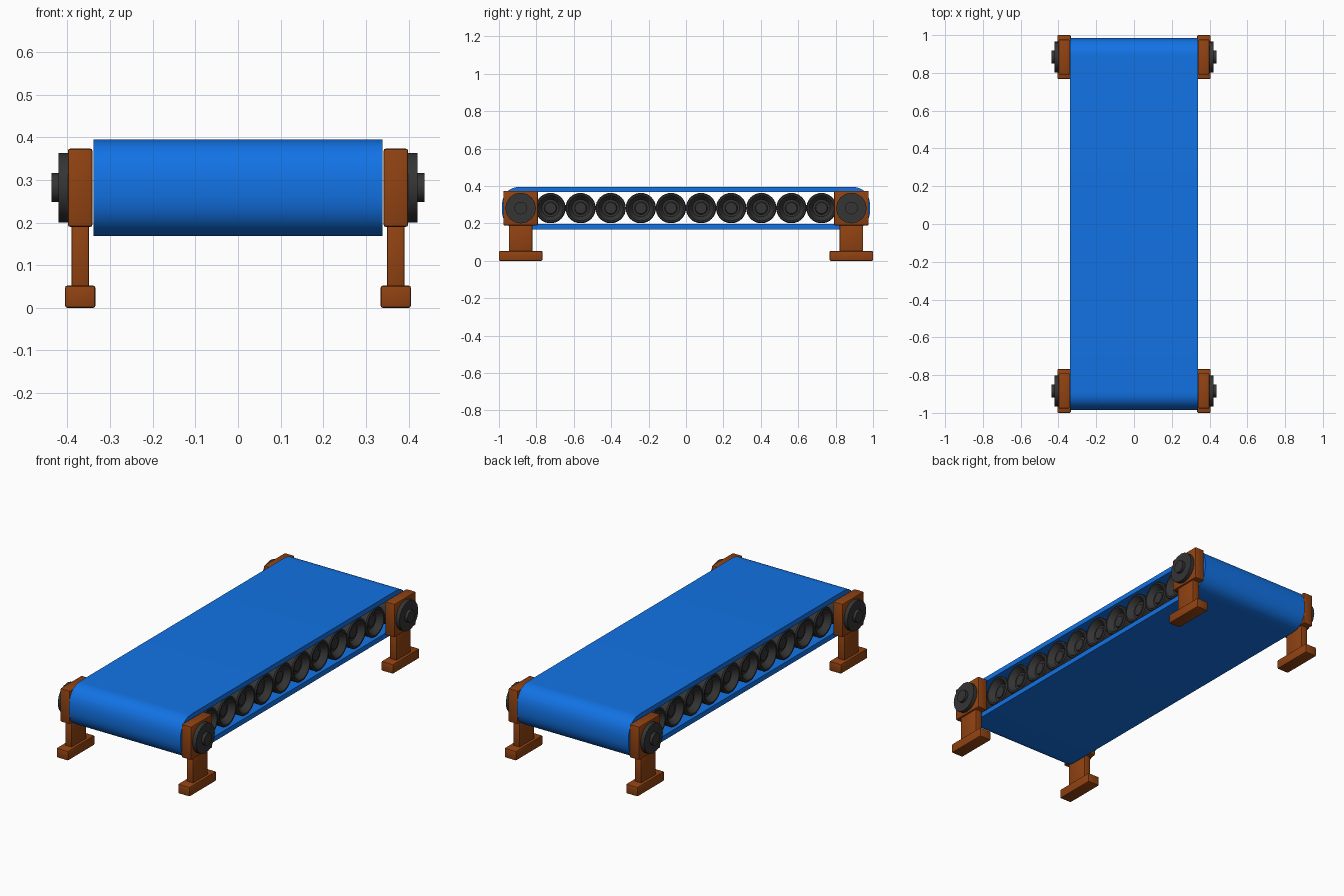
import bpy, bmesh, math
from mathutils import Matrix

if "Cube" in bpy.data.objects:
    bpy.data.objects.remove(bpy.data.objects["Cube"])

ZC = 0.2815      # height of the roller axis
YE = 0.884       # distance of the end axles from the centre


def material(name, rgb):
    m = bpy.data.materials.new(name)
    m.diffuse_color = (*rgb, 1)
    m.use_nodes = True
    m.node_tree.nodes["Principled BSDF"].inputs["Base Color"].default_value = m.diffuse_color
    return m


BLUE = material("belt_blue", (0.006, 0.17, 0.78))
RUST = material("bracket_rust", (0.28, 0.055, 0.006))
DARK = material("roller_dark", (0.035, 0.035, 0.035))


def finish(bm, name, mat, angle=35):
    bmesh.ops.recalc_face_normals(bm, faces=bm.faces)
    me = bpy.data.meshes.new(name)
    bm.to_mesh(me)
    bm.free()
    me.materials.append(mat)
    ob = bpy.data.objects.new(name, me)
    bpy.context.collection.objects.link(ob)
    bpy.ops.object.select_all(action='DESELECT')
    ob.select_set(True)
    bpy.context.view_layer.objects.active = ob
    bpy.ops.object.shade_smooth_by_angle(angle=math.radians(angle))
    return ob


def lathe(name, profile, y, mat, sides):
    """Spin (x, radius) points around an axle running along x."""
    bm = bmesh.new()
    vs = [bm.verts.new((x, r, 0)) for x, r in profile]
    es = [bm.edges.new(p) for p in zip(vs, vs[1:])]
    bmesh.ops.spin(bm, geom=vs + es, axis=(1, 0, 0), cent=(0, 0, 0),
                   angle=2 * math.pi, steps=sides, use_duplicate=False)
    bmesh.ops.remove_doubles(bm, verts=bm.verts, dist=1e-5)
    bmesh.ops.translate(bm, verts=bm.verts, vec=(0, y, ZC))
    return finish(bm, name, mat)


def box(name, centre, size, mat, bevel):
    bm = bmesh.new()
    bmesh.ops.create_cube(bm, size=1, matrix=Matrix.Translation(centre) @ Matrix.Diagonal((*size, 1)))
    bmesh.ops.bevel(bm, geom=bm.edges[:], offset=bevel, segments=2, profile=0.5, affect='EDGES')
    return finish(bm, name, mat)


# Belt: closed loop with full, rounded ends
def belt_loop(a, b, n=24):
    pts = []
    for s in (1, -1):
        for i in range(n + 1):
            t = math.pi / 2 - math.pi * i / n
            c, d = max(math.cos(t), 0), math.sin(t)
            pts.append((s * (YE + a * c ** 0.85),
                        ZC + s * b * math.copysign(abs(d) ** 0.85, d)))
    return pts


bm = bmesh.new()
rings = [[bm.verts.new((x, y, z)) for y, z in belt_loop(a, b)]
         for x, a, b in ((-0.339, 0.101, 0.1135), (0.339, 0.101, 0.1135),
                         (0.339, 0.075, 0.086), (-0.339, 0.075, 0.086))]
for k in range(4):
    r, q = rings[k], rings[(k + 1) % 4]
    for i in range(len(r)):
        j = (i + 1) % len(r)
        bm.faces.new((r[i], r[j], q[j], q[i]))
finish(bm, "conveyor_belt", BLUE)

# Carrying rollers with dished ends
half = [(0.308, 0), (0.308, 0.03), (0.300, 0.034), (0.300, 0.046),
        (0.326, 0.064), (0.332, 0.068), (0.332, 0.076), (0.326, 0.081)]
roller = [(-x, r) for x, r in half] + half[::-1]
for i in range(10):
    lathe(f"roller_{i + 1}", roller, (i - 4.5) * 0.161, DARK, 32)

for sy, end in ((-1, "front"), (1, "back")):
    y = sy * YE
    # End drum inside the belt
    lathe(f"{end}_drum", [(-0.335, 0), (-0.335, 0.074), (0.335, 0.074), (0.335, 0)], y, DARK, 32)
    for sx, side in ((-1, "left"), (1, "right")):
        x = sx * 0.37
        tag = f"{end}_{side}"
        # Bearing block, post and foot
        box(f"{tag}_bearing_block", (x, y, ZC), (0.058, 0.186, 0.184), RUST, 0.006)
        box(f"{tag}_post", (x, y, 0.12), (0.041, 0.126, 0.15), RUST, 0.005)
        box(f"{tag}_foot", (x, y, 0.026), (0.071, 0.232, 0.052), RUST, 0.005)
        # Stepped axle cap
        cap = [(0.39, 0), (0.39, 0.082), (0.421, 0.082), (0.421, 0.034), (0.437, 0.034), (0.437, 0)]
        lathe(f"{tag}_axle_cap", [(sx * px, r) for px, r in cap], y, DARK, 16)
